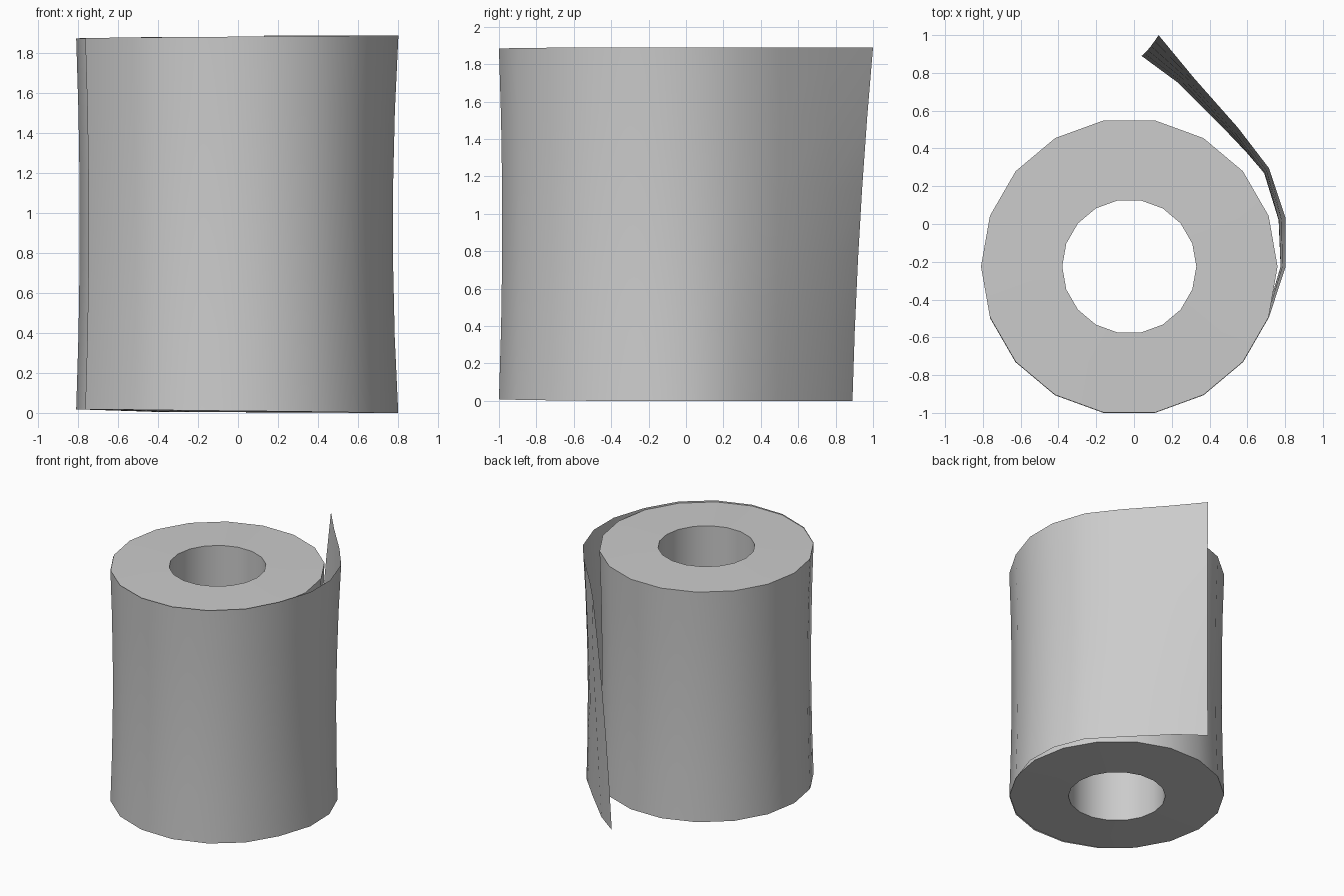
import bpy, bmesh
from math import sin, cos, radians

if "Cube" in bpy.data.objects:
    bpy.data.objects.remove(bpy.data.objects["Cube"])

CX, CY, SIDES = -0.025, -0.225, 18
R_OUT, R_IN = 0.785, 0.355


def waist(t):
    # 1 at both ends, 0 at mid height
    return (2 * t - 1) ** 2


def grid_object(name, rows, wrap=False, angle=40):
    # rows: list of equal length point lists, skinned with quads
    bm = bmesh.new()
    vs = [[bm.verts.new(p) for p in row] for row in rows]
    n, m = len(vs), len(vs[0])
    for i in range(n if wrap else n - 1):
        for j in range(m if wrap else m - 1):
            a, b = (i + 1) % n, (j + 1) % m
            bm.faces.new((vs[i][j], vs[a][j], vs[a][b], vs[i][b]))
    bmesh.ops.recalc_face_normals(bm, faces=bm.faces)
    me = bpy.data.meshes.new(name)
    bm.to_mesh(me)
    bm.free()
    ob = bpy.data.objects.new(name, me)
    bpy.context.collection.objects.link(ob)
    bpy.context.view_layer.objects.active = ob
    ob.select_set(True)
    bpy.ops.object.shade_smooth_by_angle(angle=radians(angle))
    ob.select_set(False)
    return ob


# Paper roll: ring profile with a slightly pinched outer wall and open core
steps = [i / 5 for i in range(6)]
profile = [(R_OUT - 0.018 * (1 - waist(t)), 0.018 + 1.857 * t) for t in steps]
profile += [(R_IN, 1.882), (R_IN, 0.004)]
rows = []
for k in range(SIDES):
    a = radians(360 / SIDES * k)
    rows.append([(CX + r * cos(a), CY + r * sin(a), z) for r, z in profile])
grid_object("paper_roll", rows, wrap=True)

# Loose sheet: wraps the front of the roll, then peels away at the right
columns = []  # (bottom xy, middle xy, top xy, bottom z, top z)
for k in range(8):
    a = radians(200 + 20 * k)
    e, m = R_OUT + 0.002, R_OUT - 0.016
    end = (CX + e * cos(a), CY + e * sin(a))
    mid = (CX + m * cos(a), CY + m * sin(a))
    f = k / 7
    columns.append((end, mid, end, 0.02 * (1 - f), 1.876 + 0.014 * f))
free = [
    ((0.802, -0.225), (0.775, -0.225), (0.803, -0.225)),
    ((0.795, 0.03), (0.765, 0.02), (0.803, 0.03)),
    ((0.70, 0.27), (0.69, 0.27), (0.715, 0.295)),
    ((0.49, 0.49), (0.52, 0.49), (0.55, 0.51)),
    ((0.23, 0.75), (0.28, 0.76), (0.32, 0.77)),
    ((0.04, 0.89), (0.08, 0.93), (0.13, 1.0)),
]
columns += [(*c, 0.0, 1.89) for c in free]

rows = []
for bot, mid, top, z0, z1 in columns:
    row = []
    for t in steps:
        wb, wm, wt = (1 - t) * (1 - 2 * t), 4 * t * (1 - t), t * (2 * t - 1)
        x, y = (wb * bot[i] + wm * mid[i] + wt * top[i] for i in (0, 1))
        row.append((x, y, z0 + (z1 - z0) * t))
    rows.append(row)
grid_object("loose_sheet", rows)
